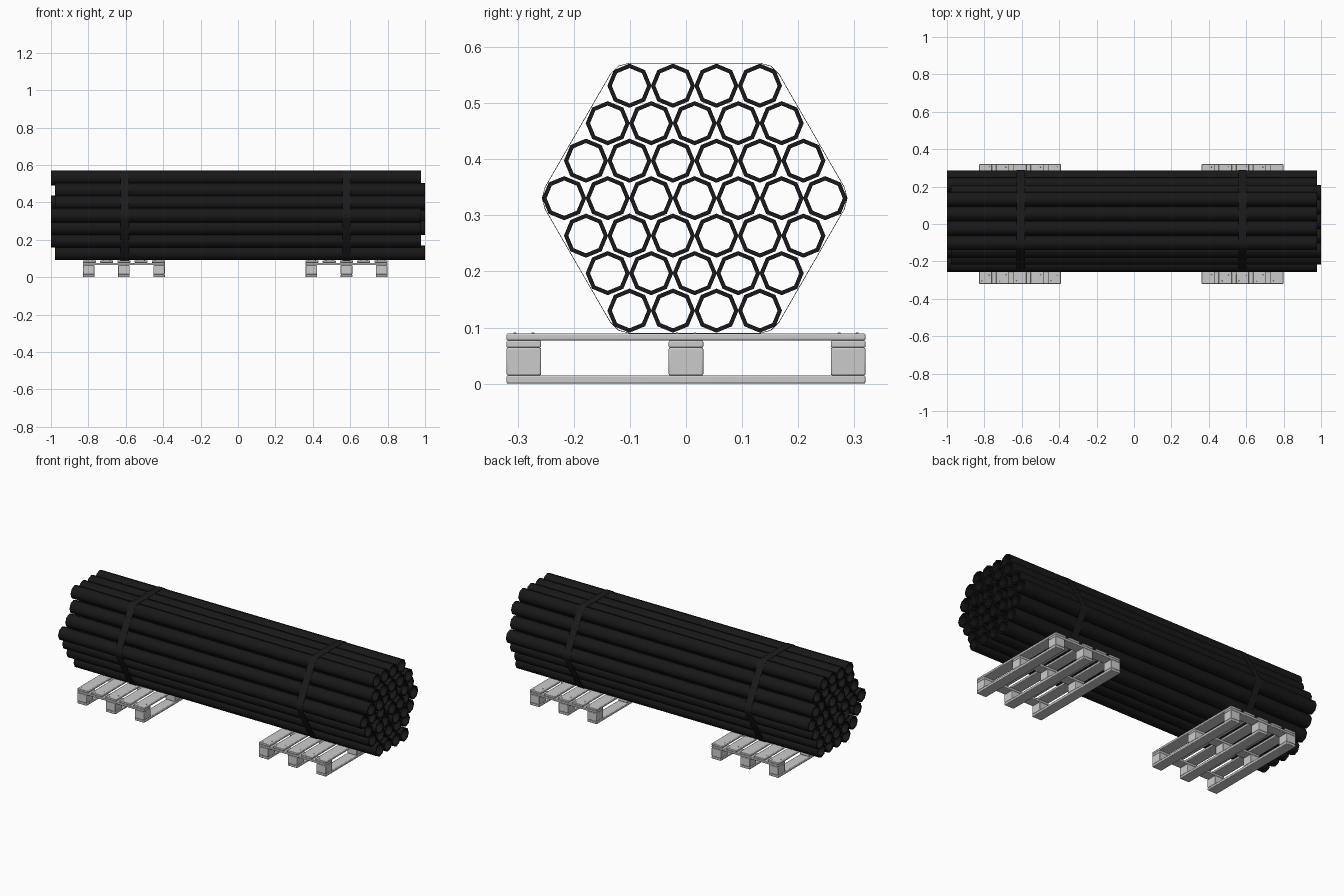
import bpy, bmesh, math, random

if "Cube" in bpy.data.objects:
    bpy.data.objects.remove(bpy.data.objects["Cube"])
random.seed(4)

PITCH, ROW = 0.0775, 0.0668      # pipe spacing across and up
CY, CZ = 0.0155, 0.3305          # bundle axis
R_OUT, R_IN, HALF = 0.0393, 0.0315, 0.989


def material(name, v):
    m = bpy.data.materials.new(name)
    m.diffuse_color = (v, v, v, 1)
    m.use_nodes = True
    m.node_tree.nodes["Principled BSDF"].inputs["Base Color"].default_value = m.diffuse_color
    return m


black = material("black_plastic", 0.009)
strap_mat = material("strap_black", 0.011)


def make_object(name, bm, mat=None, angle=None):
    bmesh.ops.recalc_face_normals(bm, faces=bm.faces)
    me = bpy.data.meshes.new(name)
    bm.to_mesh(me)
    bm.free()
    ob = bpy.data.objects.new(name, me)
    bpy.context.collection.objects.link(ob)
    if mat:
        me.materials.append(mat)
    if angle:
        bpy.context.view_layer.objects.active = ob
        ob.select_set(True)
        bpy.ops.object.shade_smooth_by_angle(angle=math.radians(angle))
        ob.select_set(False)
    return ob


def tube(name, outer, inner, x0, x1, mat):
    """Hollow extrusion along x from two matching (y, z) outlines."""
    bm = bmesh.new()
    rings = [[bm.verts.new((x, y, z)) for y, z in pts]
             for x, pts in ((x0, outer), (x1, outer), (x1, inner), (x0, inner))]
    n = len(outer)
    for a, b in zip(rings, rings[1:] + rings[:1]):
        for i in range(n):
            j = (i + 1) % n
            bm.faces.new((a[i], a[j], b[j], b[i]))
    return make_object(name, bm, mat, 50)


def circle(y, z, r, n=8):
    return [(y + r * math.cos(2 * math.pi * i / n),
             z + r * math.sin(2 * math.pi * i / n)) for i in range(n)]


# hexagonal bundle of octagonal pipes, ends staggered
shift = {-3: 0.01, -2: -0.01, -1: -0.01, 1: -0.01, 2: 0.01, 3: -0.01}
for row in range(-3, 4):
    count = 7 - abs(row)
    for i in range(count):
        y = CY + (i - (count - 1) / 2) * PITCH
        z = CZ + row * ROW
        dx = shift[row] if row in shift and abs(row) > 1 else random.choice((-0.01, 0.01))
        tube("pipe", circle(y, z, R_OUT), circle(y, z, R_IN), dx - HALF, dx + HALF, black)


# straps wrapped round the six corner pipes
def strap_outline(r):
    pts = []
    for k in range(6):
        a = math.radians(60 * k)
        for d in (-30, 0, 30):
            b = a + math.radians(d)
            pts.append((CY + 3 * PITCH * math.cos(a) + r * math.cos(b),
                        CZ + 3 * PITCH * math.sin(a) + r * math.sin(b)))
    return pts


for x in (-0.605, 0.58):
    tube("strap", strap_outline(0.0398), strap_outline(0.0388), x - 0.022, x + 0.022, strap_mat)


# pallets
def add_box(bm, x, y, z0, z1, sx, sy):
    vs = bmesh.ops.create_cube(bm, size=1)["verts"]
    for v in vs:
        v.co = (x + v.co.x * sx, y + v.co.y * sy, (z0 + z1) / 2 + v.co.z * (z1 - z0))


def finish_pallet(name, bm):
    ob = make_object(name, bm)
    b = ob.modifiers.new("edge", "BEVEL")
    b.width, b.segments = 0.003, 2
    bpy.context.view_layer.objects.active = ob
    ob.select_set(True)
    bpy.ops.object.shade_smooth_by_angle(angle=math.radians(30))
    ob.select_set(False)


BX, BY = (-0.188, 0, 0.188), (-0.289, 0, 0.289)
for px in (-0.61, 0.58):
    # bottom runners
    bm = bmesh.new()
    for x in BX:
        add_box(bm, px + x, 0, 0, 0.0145, 0.062, 0.64)
    finish_pallet("pallet_runners", bm)
    # blocks
    bm = bmesh.new()
    for x in BX:
        for y in BY:
            add_box(bm, px + x, y, 0.0145, 0.064, 0.062, 0.062)
    finish_pallet("pallet_blocks", bm)
    # cross stringers
    bm = bmesh.new()
    for y in BY:
        add_box(bm, px, y, 0.064, 0.077, 0.438, 0.062)
    finish_pallet("pallet_stringers", bm)
    # deck boards
    bm = bmesh.new()
    boards = [px + (i - 2) * 0.092 for i in range(5)]
    for x in boards:
        add_box(bm, x, 0, 0.077, 0.0895, 0.07, 0.64)
    finish_pallet("pallet_deck_boards", bm)
    # nail heads
    bm = bmesh.new()
    for x in boards:
        for y in BY:
            for s in (-1, 1):
                vs = bmesh.ops.create_cone(bm, cap_ends=True, segments=6, radius1=0.003,
                                           radius2=0.002, depth=0.002)["verts"]
                bmesh.ops.translate(bm, verts=vs, vec=(x + s * 0.018, y + s * 0.016, 0.09))
    make_object("pallet_nails", bm)
